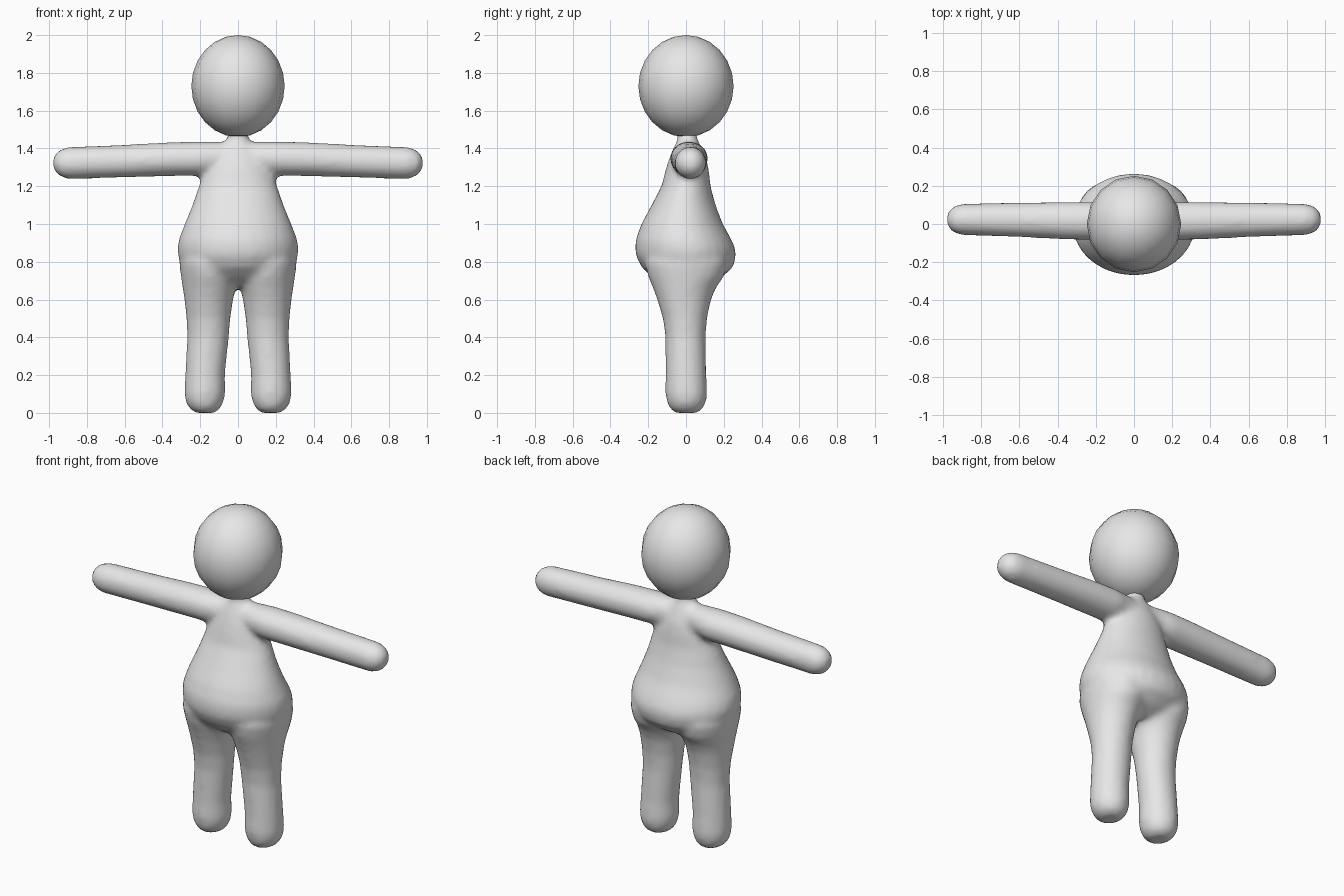
import bpy, bmesh, math
from mathutils import Vector

grey = bpy.data.materials.new("plain_grey")
grey.diffuse_color = (0.8, 0.8, 0.8, 1)


def loft(bm, sections, place, n=28):
    """Skin elliptical sections (t, a_min, a_max, b_min, b_max) into a closed shell."""
    rings = []
    for t, a0, a1, b0, b1 in sections:
        ring = []
        for i in range(n):
            w = 2 * math.pi * i / n
            a = (a0 + a1) / 2 + (a1 - a0) / 2 * math.cos(w)
            b = (b0 + b1) / 2 + (b1 - b0) / 2 * math.sin(w)
            ring.append(bm.verts.new(place(t, a, b)))
        rings.append(ring)
    faces = [bm.faces.new(rings[0]), bm.faces.new(rings[-1])]
    for r, s in zip(rings, rings[1:]):
        for i in range(n):
            j = (i + 1) % n
            faces.append(bm.faces.new((r[i], r[j], s[j], s[i])))
    bmesh.ops.recalc_face_normals(bm, faces=faces)


def make_object(name, bm):
    mesh = bpy.data.meshes.new(name)
    bm.to_mesh(mesh)
    bm.free()
    mesh.materials.append(grey)
    mesh.shade_smooth()
    obj = bpy.data.objects.new(name, mesh)
    bpy.context.collection.objects.link(obj)
    return obj


# torso and neck: z, half width, front y, back y
torso = [
    (0.67, 0.14, -0.10, 0.10), (0.71, 0.24, -0.17, 0.18), (0.77, 0.295, -0.235, 0.25),
    (0.83, 0.318, -0.265, 0.265), (0.87, 0.322, -0.27, 0.262), (0.92, 0.314, -0.266, 0.24),
    (1.00, 0.283, -0.237, 0.195), (1.10, 0.242, -0.183, 0.157), (1.20, 0.208, -0.13, 0.13),
    (1.28, 0.18, -0.11, 0.122), (1.34, 0.15, -0.092, 0.11), (1.40, 0.11, -0.068, 0.085),
    (1.44, 0.065, -0.048, 0.066), (1.47, 0.05, -0.045, 0.055), (1.52, 0.07, -0.06, 0.065),
]
# legs: z, inner x, outer x, front y, back y
leg = [
    (0.00, 0.125, 0.225, -0.055, 0.06), (0.015, 0.10, 0.25, -0.08, 0.085),
    (0.05, 0.078, 0.275, -0.10, 0.105), (0.10, 0.067, 0.285, -0.11, 0.113),
    (0.20, 0.069, 0.28, -0.108, 0.108), (0.40, 0.048, 0.269, -0.109, 0.104),
    (0.50, 0.040, 0.273, -0.123, 0.112), (0.60, 0.026, 0.284, -0.153, 0.133),
    (0.66, 0.010, 0.293, -0.175, 0.158), (0.72, 0.0, 0.302, -0.20, 0.20),
    (0.80, 0.0, 0.312, -0.22, 0.22),
]
# arms: x, bottom z, top z, front y, back y
arm = [
    (0.00, 1.28, 1.435, -0.06, 0.08), (0.20, 1.255, 1.438, -0.085, 0.116),
    (0.35, 1.253, 1.434, -0.082, 0.116), (0.60, 1.246, 1.42, -0.069, 0.112),
    (0.90, 1.237, 1.408, -0.059, 0.107), (0.945, 1.252, 1.394, -0.046, 0.093),
    (0.968, 1.275, 1.372, -0.024, 0.071), (0.98, 1.30, 1.348, 0.0, 0.045),
]

bm = bmesh.new()
loft(bm, [(z, -w, w, f, b) for z, w, f, b in torso], lambda t, a, b: (a, b, t))
for side in (-1, 1):
    loft(bm, leg, lambda t, a, b: (side * a, b, t))
    loft(bm, arm, lambda t, a, b: (side * t, b, a))
body = make_object("body", bm)

# melt the limbs and torso into one soft skin
remesh = body.modifiers.new("merge", 'REMESH')
remesh.mode = 'VOXEL'
remesh.voxel_size = 0.018
remesh.use_smooth_shade = True
soften = body.modifiers.new("soften", 'SMOOTH')
soften.factor = 0.5
soften.iterations = 8

# head: slightly tall ball
bm = bmesh.new()
bmesh.ops.create_uvsphere(bm, u_segments=16, v_segments=12, radius=1)
for v in bm.verts:
    v.co = Vector((v.co.x * 0.247, v.co.y * 0.252, v.co.z * 0.27 + 1.73))
make_object("head", bm)
